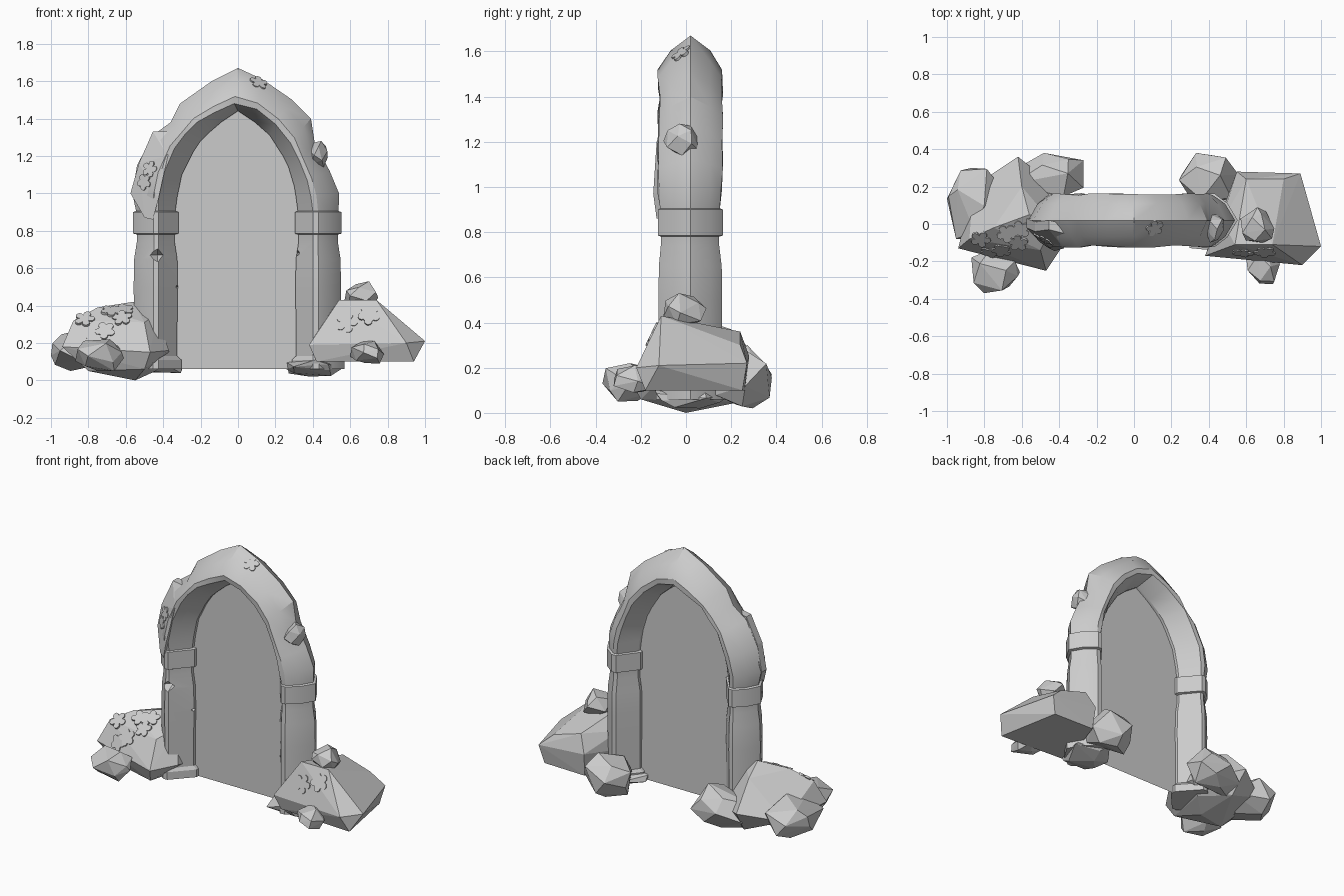
import bpy, bmesh, math, random
from mathutils import Vector
from mathutils.bvhtree import BVHTree

if "Cube" in bpy.data.objects:
    bpy.data.objects.remove(bpy.data.objects["Cube"])


def finish(name, bm, smooth=None):
    bmesh.ops.recalc_face_normals(bm, faces=bm.faces[:])
    me = bpy.data.meshes.new(name)
    bm.to_mesh(me)
    bm.free()
    ob = bpy.data.objects.new(name, me)
    bpy.context.collection.objects.link(ob)
    if smooth:
        bpy.ops.object.select_all(action='DESELECT')
        ob.select_set(True)
        bpy.context.view_layer.objects.active = ob
        bpy.ops.object.shade_smooth_by_angle(angle=math.radians(smooth))
    return ob


def hull(name, pts):
    bm = bmesh.new()
    for p in pts:
        bm.verts.new(p)
    bmesh.ops.convex_hull(bm, input=bm.verts[:])
    bmesh.ops.delete(bm, geom=[v for v in bm.verts if not v.link_faces], context='VERTS')
    return finish(name, bm)


def rock(name, xr, yr, zr, seed):
    """Faceted stone filling the given box."""
    rnd = random.Random(seed)
    raw = []
    for i in range(15):
        h = 1 - 2 * (i + 0.5) / 15
        a = i * 2.4 + rnd.uniform(-0.4, 0.4)
        d = Vector((math.cos(a) * math.sqrt(1 - h * h), math.sin(a) * math.sqrt(1 - h * h), h))
        raw.append(d * rnd.uniform(0.85, 1.15))
    pts = [[0, 0, 0] for _ in raw]
    for k, (lo, hi) in enumerate((xr, yr, zr)):
        a, b = min(p[k] for p in raw), max(p[k] for p in raw)
        for p, q in zip(raw, pts):
            q[k] = lo + (p[k] - a) / (b - a) * (hi - lo)
    return hull(name, pts)


def moss(target, spots, from_top, r):
    """Five-lobed thin patches laid on a surface."""
    bm = bmesh.new()
    bm.from_mesh(target.data)
    tree = BVHTree.FromBMesh(bm)
    bm.free()
    for i, (a, b) in enumerate(spots):
        start, ray = ((a, b, 3), (0, 0, -1)) if from_top else ((a, -3, b), (0, 1, 0))
        hit, n, _, _ = tree.ray_cast(Vector(start), Vector(ray))
        if hit is None:
            continue
        rot = n.to_track_quat('Z', 'Y')
        bm = bmesh.new()
        rings = []
        for z in (-0.006, 0.007):
            ring = []
            for k in range(40):
                t = k * math.tau / 40
                q = r * (0.5 + 0.5 * abs(math.cos(2.5 * t + i)) ** 0.6)
                ring.append(bm.verts.new(hit + rot @ Vector((q * math.cos(t), q * math.sin(t), z))))
            rings.append(ring)
            bm.faces.new(ring)
        for k in range(40):
            j = (k + 1) % 40
            bm.faces.new((rings[0][k], rings[0][j], rings[1][j], rings[1][k]))
        finish("moss_patch", bm)


# Arch stations: inner edge, face crest, outer ridge (x, z each)
pillar = [(0.06, .022), (0.11, .022), (0.13, 0), (0.3, 0), (0.5, .003), (0.65, 0), (0.74, -.014),
          (0.78, -.014), (0.785, .006), (0.9, .006), (0.905, -.01)]


def leg(side, i, f, o):
    return [((side * (i - e), z), (side * f, z), (side * (o + e), z), 1 + 5 * e) for z, e in pillar]


curve = [(-.325, .98, -.425, .98, -.565, 1.0), (-.30, 1.1, -.40, 1.1, -.54, 1.15),
         (-.24, 1.22, -.34, 1.24, -.455, 1.31), (-.2, 1.28, -.28, 1.32, -.36, 1.38),
         (-.16, 1.32, -.22, 1.38, -.31, 1.48), (-.09, 1.38, -.13, 1.43, -.14, 1.60),
         (0, 1.44, -.02, 1.48, 0, 1.67), (.09, 1.38, .10, 1.45, .13, 1.61),
         (.17, 1.31, .2, 1.37, .29, 1.5), (.24, 1.2, .28, 1.27, .39, 1.4),
         (.27, 1.14, .33, 1.17, .41, 1.27), (.30, 1.04, .37, 1.07, .49, 1.12),
         (.31, .98, .39, .98, .54, 1.0)]
stations = leg(-1, .325, .425, .555)
stations += [((a, b), (c, d), (e, f), 1) for a, b, c, d, e, f in curve]
stations += leg(1, .31, .40, .548)[::-1]

# Stone arch: one diamond-like section swept through the stations
rnd = random.Random(4)
bm = bmesh.new()
rings = []
for I, F, O, w in stations:
    I, F, O = Vector(I), Vector(F), Vector(O)
    high = F.y > 0.95
    def j():
        return rnd.uniform(-.008, .008) if high else 0
    G, M = F.lerp(O, .2), F.lerp(O, .65)
    sec = [(I, 0.0), (F, -.12 * w + j()), (G, -.12 * w + j()), (M, -.068 * w), (O, .02),
           (M, .108 * w), (G, .158 * w + j()), (F, .158 * w + j()), (I, .04)]
    rings.append([bm.verts.new((p.x, y, p.y)) for p, y in sec])
for a, b in zip(rings, rings[1:]):
    for k in range(9):
        n = (k + 1) % 9
        bm.faces.new((a[k], a[n], b[n], b[k]))
bm.faces.new(rings[0])
bm.faces.new(rings[-1])
arch = finish("stone_arch", bm, 28)

# Chips cut out of the pillar edges
for x, z, s in ((-.43, .67, .06), (.32, .68, .03), (-.325, .5, .02)):
    y = -.12 if x < -.4 else 0
    cut = hull("chip_cutter", [(x + s, y, z), (x - s, y, z), (x, y + s, z), (x, y - s, z),
                               (x, y, z + s * .6), (x, y, z - s * .6)])
    cut.hide_render = True
    cut.hide_viewport = True
    mod = arch.modifiers.new("chip", 'BOOLEAN')
    mod.operation = 'DIFFERENCE'
    mod.object = cut

# Door panel filling the opening
bm = bmesh.new()
bm.faces.new([bm.verts.new((s[0][0], 0.02, s[0][1])) for s in stations])
finish("door_panel", bm)

# Broken slab on the left shoulder and loose chunk on the right
edge = [(-.575, -.02, 1.0), (-.53, -.04, 1.16), (-.455, -.03, 1.33), (-.375, -.05, 1.33),
        (-.375, -.13, 1.2), (-.425, -.145, .97), (-.455, -.13, .86), (-.5, -.1, .87)]
slab = hull("shoulder_slab", edge + [(x, y + .05, z) for x, y, z in edge])
rock("broken_chunk", (.37, .48), (-.1, .06), (1.12, 1.28), 3)

# Large boulders either side
left = hull("left_boulder", [
    (-.94, -.13, .18), (-.47, -.25, .15), (-.37, -.1, .16), (-.86, .2, .15), (-.62, .36, .2),
    (-.36, .15, .12), (-.88, -.08, .32), (-.75, -.02, .39), (-.56, .05, .42), (-.43, 0, .36),
    (-.6, .2, .37), (-.5, -.14, .31), (-.8, -.1, .05), (-.55, 0, 0), (-.44, .1, .05),
    (-.6, .25, .05), (-.5, -.2, .06)])
right = hull("right_boulder", [
    (.42, -.15, .1), (.94, -.18, .1), (.86, .25, .1), (.56, .26, .1), (.38, -.17, .19),
    (.9, -.22, .2), (1.0, -.12, .21), (.89, .27, .22), (.55, .28, .25), (.54, -.11, .43),
    (.74, -.11, .43), (.6, .24, .36), (.8, .24, .3), (.47, .02, .33)])

# Smaller stones around them
for name, xr, yr, zr, seed in (
        ("left_back_stone", (-1, -.68), (-.08, .3), (.05, .28), 1),
        ("left_rear_stone", (-.64, -.27), (.1, .38), (.04, .3), 2),
        ("left_front_stone", (-.87, -.61), (-.37, -.14), (.05, .22), 5),
        ("right_rear_stone", (.24, .56), (.1, .38), (.02, .28), 6),
        ("right_base_stone", (.26, .56), (-.14, .2), (.02, .12), 7),
        ("right_top_stone", (.57, .75), (-.1, .09), (.38, .53), 8),
        ("right_front_stone", (.6, .78), (-.32, -.13), (.09, .21), 9)):
    rock(name, xr, yr, zr, seed)

# Moss patches
moss(left, [(-.82, -.08), (-.71, -.14), (-.62, -.1), (-.77, -.15), (-.68, -.05), (-.61, -.03)], True, .055)
moss(right, [(.58, .31), (.70, .35)], False, .06)
moss(slab, [(-.47, 1.13), (-.5, 1.06)], False, .045)
moss(arch, [(.11, 1.59)], False, .05)
